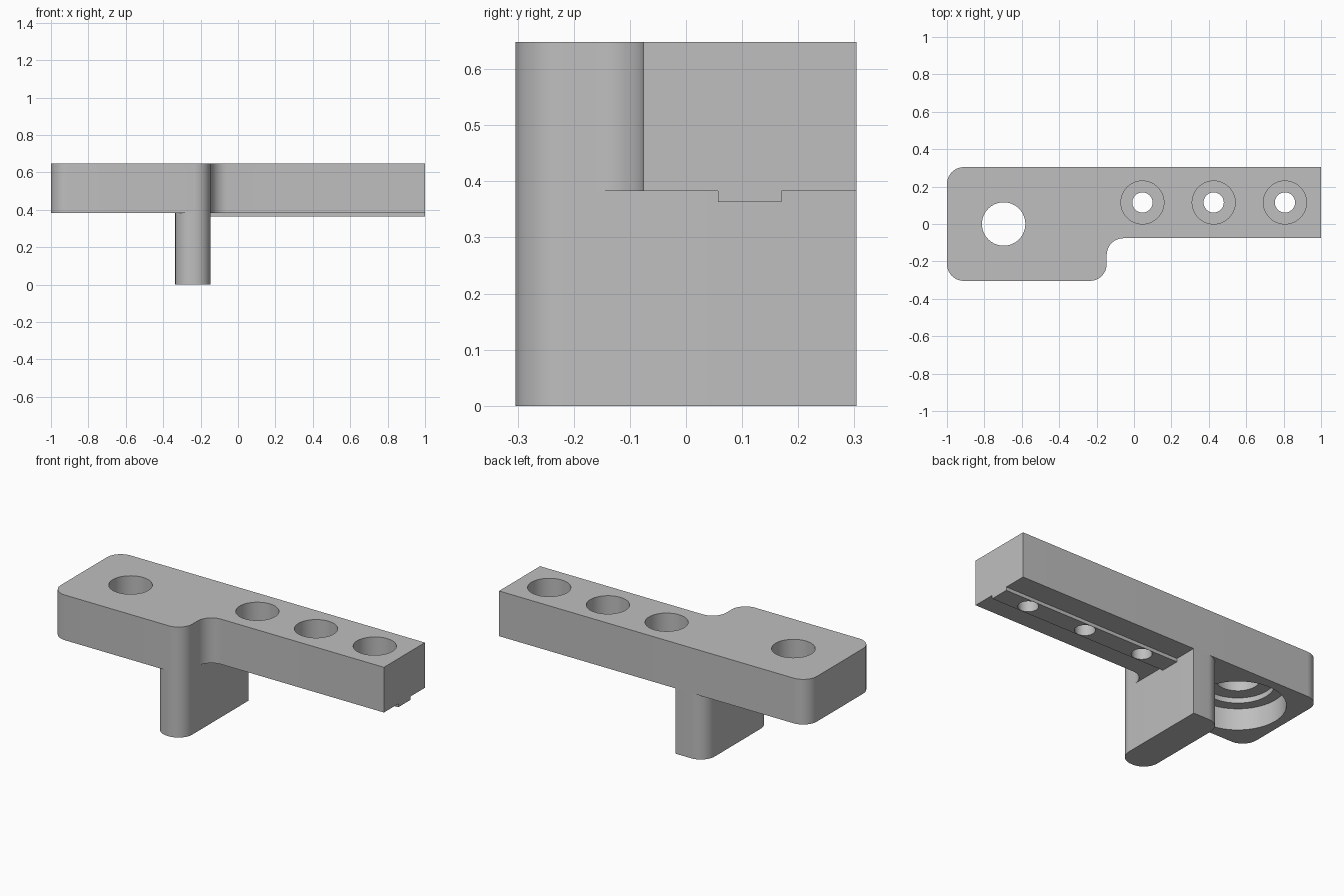
import bpy, bmesh, math
from mathutils import Vector

cube = bpy.data.objects.get("Cube")
if cube:
    bpy.data.objects.remove(cube, do_unlink=True)

# Levels and shared dimensions
TOP, UNDER, RAIL = 0.648, 0.383, 0.363
BACK, FRONT, ARM_FRONT = 0.304, -0.304, -0.076
STEP_X, LEG_X, R = -0.146, -0.336, 0.09

grey = bpy.data.materials.new("plain grey")
grey.use_nodes = True
colour = (0.52, 0.52, 0.52, 1)
grey.diffuse_color = colour
grey.node_tree.nodes["Principled BSDF"].inputs["Base Color"].default_value = colour


def rounded(corners, steps=12):
    """Outline from (x, y, radius) corners, each rounded by a tangent arc."""
    out = []
    for i, (x, y, r) in enumerate(corners):
        p = Vector((x, y))
        if r == 0:
            out.append(p)
            continue
        a = (Vector(corners[i - 1][:2]) - p).normalized()
        b = (Vector(corners[(i + 1) % len(corners)][:2]) - p).normalized()
        centre = p + (a + b) * r          # all corners are right angles
        for k in range(steps + 1):
            t = k / steps * math.pi / 2
            out.append(centre - b * r * math.cos(t) - a * r * math.sin(t))
    return out


def circle(x, y, r, n=64):
    return [Vector((x + r * math.cos(2 * math.pi * k / n),
                    y + r * math.sin(2 * math.pi * k / n))) for k in range(n)]


def prism(name, outline, z0, z1):
    bm = bmesh.new()
    face = bm.faces.new([bm.verts.new((p.x, p.y, z0)) for p in outline])
    ext = bmesh.ops.extrude_face_region(bm, geom=[face])
    verts = [v for v in ext["geom"] if isinstance(v, bmesh.types.BMVert)]
    bmesh.ops.translate(bm, verts=verts, vec=(0, 0, z1 - z0))
    bmesh.ops.recalc_face_normals(bm, faces=bm.faces)
    mesh = bpy.data.meshes.new(name)
    bm.to_mesh(mesh)
    bm.free()
    mesh.materials.append(grey)
    obj = bpy.data.objects.new(name, mesh)
    bpy.context.collection.objects.link(obj)
    return obj


def activate(obj):
    bpy.ops.object.select_all(action='DESELECT')
    obj.select_set(True)
    bpy.context.view_layer.objects.active = obj


def drill(obj, x, y, r, z0, z1):
    cutter = prism("cutter", circle(x, y, r), z0, z1)
    cutter.hide_render = True
    mod = obj.modifiers.new("hole", 'BOOLEAN')
    mod.operation, mod.solver, mod.object = 'DIFFERENCE', 'EXACT', cutter
    activate(obj)
    bpy.ops.object.modifier_apply(modifier=mod.name)
    bpy.data.objects.remove(cutter, do_unlink=True)


# Plate: wide head on the left, narrow arm on the right
plate = prism("plate", rounded([
    (-1, FRONT, R), (STEP_X, FRONT, R), (STEP_X, ARM_FRONT, R),
    (1, ARM_FRONT, 0), (1, BACK, 0), (-1, BACK, R)]), UNDER, TOP)

# Leg below the head, square only at its back inner corner
leg = prism("leg", rounded([
    (LEG_X, FRONT, R), (STEP_X, FRONT, R),
    (STEP_X, BACK, 0), (LEG_X, BACK, R)]), 0, UNDER)

# Locating rail under the arm
rail = prism("rail", rounded([
    (STEP_X, 0.057, 0), (1, 0.057, 0), (1, 0.17, 0), (STEP_X, 0.17, 0)]), RAIL, UNDER)

# Counterbored screw holes along the arm
for x in (0.045, 0.426, 0.807):
    drill(plate, x, 0.115, 0.115, TOP - 0.17, TOP + 0.1)
    for part in (plate, rail):
        drill(part, x, 0.115, 0.054, 0.2, TOP - 0.1)

# Stepped bore in the head, widest at the underside
for r, z in ((0.25, UNDER + 0.125), (0.19, UNDER + 0.155), (0.116, TOP + 0.1)):
    drill(plate, -0.697, 0, r, 0.3, z)

for part in (plate, leg, rail):
    activate(part)
    bpy.ops.object.shade_smooth_by_angle(angle=math.radians(30))
